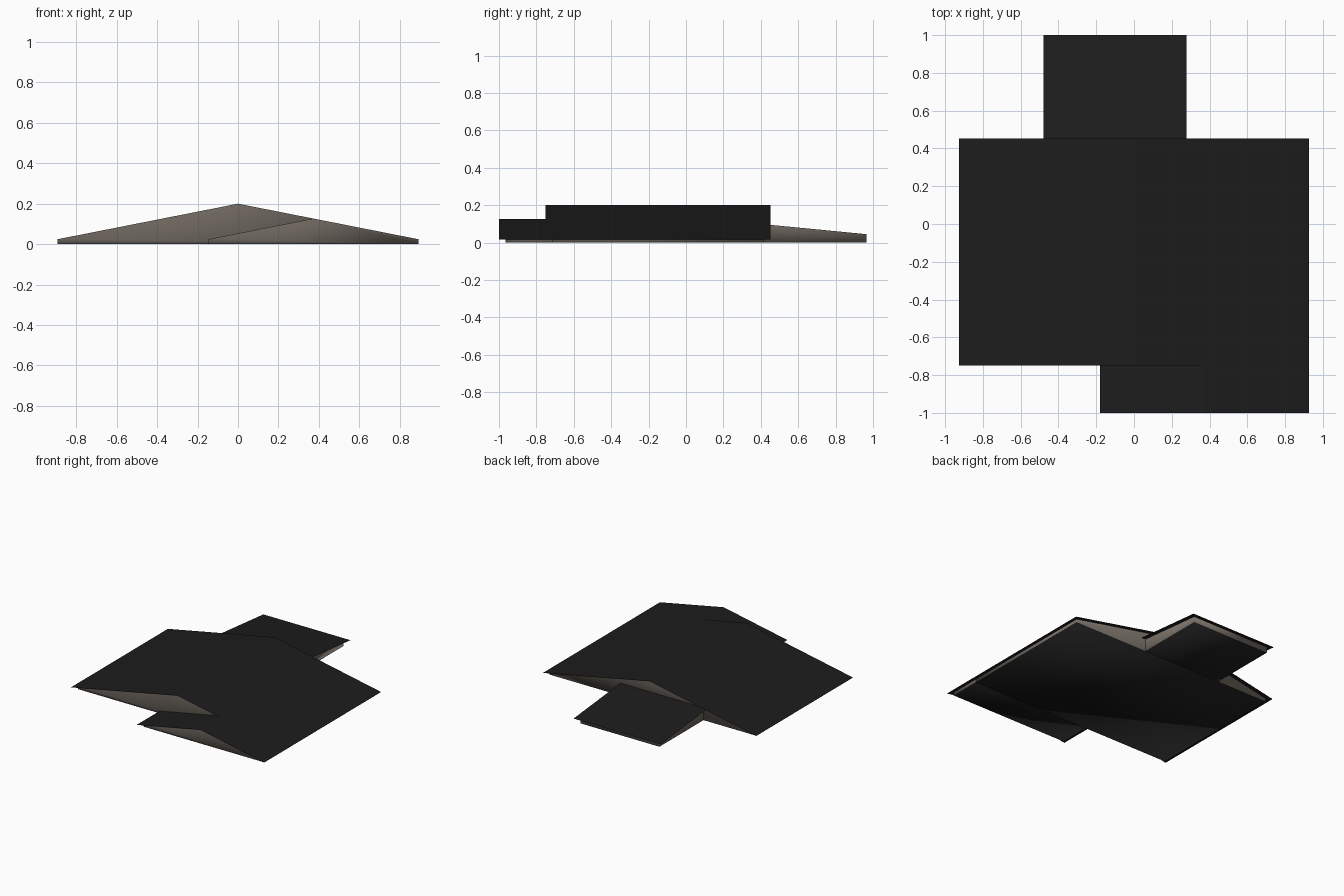
import bpy, bmesh

if "Cube" in bpy.data.objects:
    bpy.data.objects.remove(bpy.data.objects["Cube"])

SLOPE, RIDGE, LAP = 0.197, 0.2, 0.035      # roof pitch, ridge height, eave overhang
SHED_SLOPE = 0.097


def material(name, rgb):
    m = bpy.data.materials.new(name)
    m.diffuse_color = (*rgb, 1)
    m.use_nodes = True
    m.node_tree.nodes["Principled BSDF"].inputs["Base Color"].default_value = m.diffuse_color
    return m


charcoal = material("charcoal roof", (0.012, 0.012, 0.012))
stone = material("warm grey wall", (0.185, 0.160, 0.135))


def build(name, faces, mat, floor_mat=None):
    """Mesh from polygons; walls are smooth and their level floor takes floor_mat."""
    bm = bmesh.new()
    for pts in faces:
        bm.faces.new([bm.verts.new(p) for p in pts])
    bmesh.ops.remove_doubles(bm, verts=bm.verts, dist=0.0005)
    me = bpy.data.meshes.new(name)
    bm.to_mesh(me)
    bm.free()
    me.materials.append(mat)
    if floor_mat:
        me.materials.append(floor_mat)
    for p in me.polygons:
        p.use_smooth = floor_mat is not None
        if floor_mat and p.normal.z < -0.9:
            p.material_index = 1
    ob = bpy.data.objects.new(name, me)
    bpy.context.collection.objects.link(ob)
    return ob


def gable_z(x, mid):
    return RIDGE - SLOPE * mid - SLOPE * abs(x - mid)


def shed_z(y):
    return 0.095 - SHED_SLOPE * (y - 0.45)


def gable_roof(name, x0, x1, y0, y1):
    mid = (x0 + x1) / 2
    zr, ze = gable_z(mid, mid), gable_z(x0, mid)
    build(name, [
        [(x0, y0, ze), (mid, y0, zr), (mid, y1, zr), (x0, y1, ze)],
        [(mid, y0, zr), (x1, y0, ze), (x1, y1, ze), (mid, y1, zr)],
    ], charcoal)


def gable_walls(x0, x1, y0, y1, back):
    """Front gable, two sides, floor and optionally a back gable (open under the roof)."""
    mid = (x0 + x1) / 2
    zr, ze = gable_z(mid, mid), gable_z(x0, mid)

    def end(y):
        return [(x0, y, 0), (x1, y, 0), (x1, y, ze), (mid, y, zr), (x0, y, ze)]
    faces = [
        end(y0),
        [(x0, y1, 0), (x0, y0, 0), (x0, y0, ze), (x0, y1, ze)],
        [(x1, y0, 0), (x1, y1, 0), (x1, y1, ze), (x1, y0, ze)],
        [(x0, y0, 0), (x0, y1, 0), (x1, y1, 0), (x1, y0, 0)],
    ]
    if back:
        faces.append(end(y1)[::-1])
    return faces


# Roofs: thin sheets overhanging the walls
EX, FX, BY = 0.927, -0.181, 0.453
gable_roof("main_roof", -EX, EX, -0.75, BY)
gable_roof("front_wing_roof", FX, EX, -1.0, -0.75 + LAP)
bx0, bx1, by = -0.48, 0.277, BY - LAP
build("back_shed_roof", [[(bx0, by, shed_z(by)), (bx1, by, shed_z(by)),
                          (bx1, 1.0, shed_z(1.0)), (bx0, 1.0, shed_z(1.0))]], charcoal)

# Walls with dark floors, inset below the eaves
w = EX - LAP
build("main_walls", gable_walls(-w, w, -0.75 + LAP, by, True), stone, charcoal)
build("front_wing_walls", gable_walls(FX + LAP, w, -1.0 + LAP, -0.75 + LAP, False),
      stone, charcoal)

# Back shed walls
a, b, e = bx0 + LAP, bx1 - LAP, 1.0 - LAP
hi, lo = shed_z(by), shed_z(e)
build("back_shed_walls", [
    [(b, e, 0), (a, e, 0), (a, e, lo), (b, e, lo)],
    [(a, e, 0), (a, by, 0), (a, by, hi), (a, e, lo)],
    [(b, by, 0), (b, e, 0), (b, e, lo), (b, by, hi)],
    [(a, by, 0), (a, e, 0), (b, e, 0), (b, by, 0)],
], stone, charcoal)
